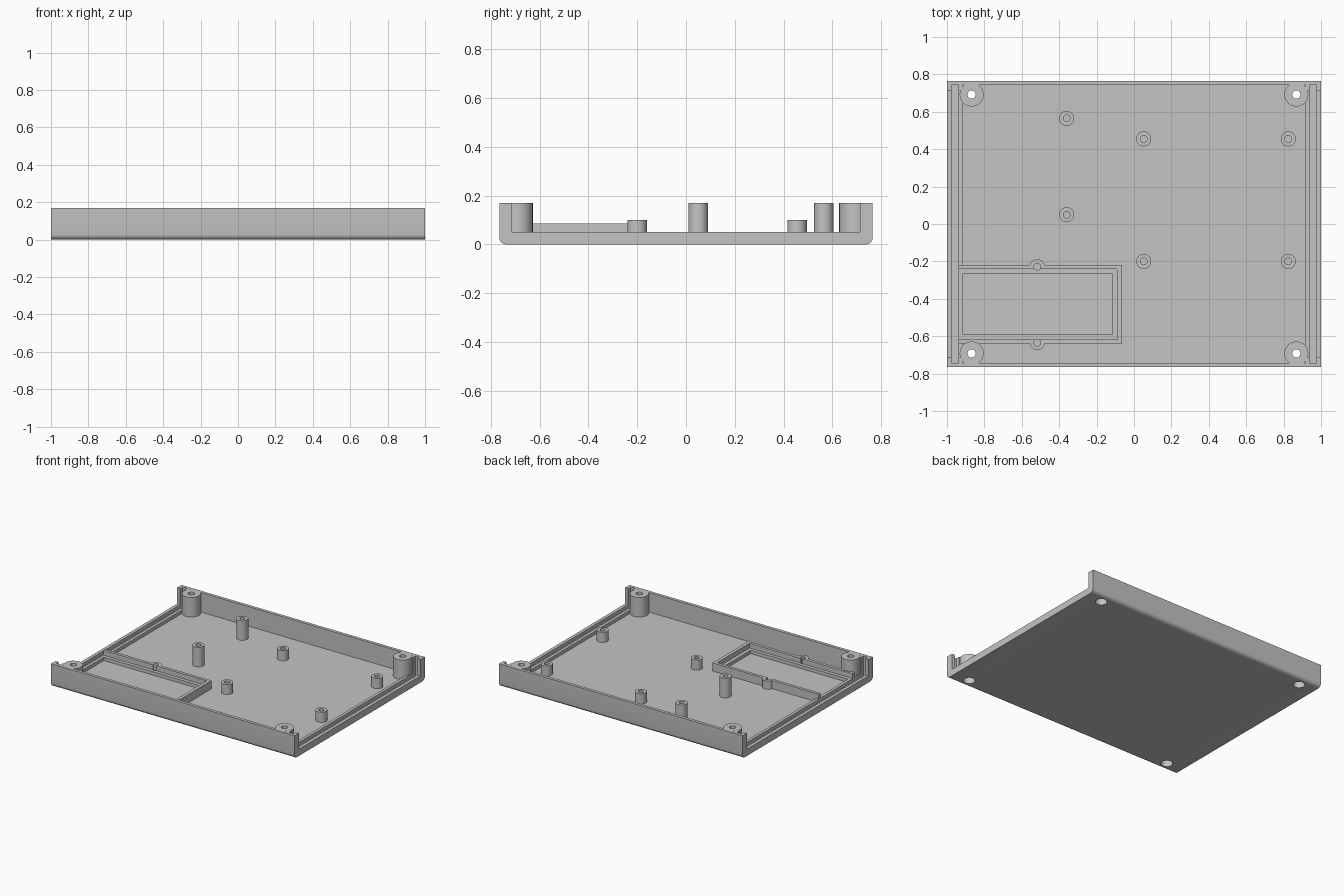
import bpy
import bmesh
import math

cube = bpy.data.objects.get("Cube")
if cube:
    bpy.data.objects.remove(cube, do_unlink=True)

HALF_X, HALF_Y, HEIGHT = 1.0, 0.765, 0.17
FLOOR, RIM = 0.025, 0.05
INNER_X, INNER_Y = 0.916, 0.742

grey = bpy.data.materials.new("plain grey")
grey.use_nodes = True
grey.diffuse_color = (0.55, 0.55, 0.55, 1)
grey.node_tree.nodes["Principled BSDF"].inputs["Base Color"].default_value = (0.55, 0.55, 0.55, 1)


def add_object(name, bm):
    bmesh.ops.recalc_face_normals(bm, faces=bm.faces)
    mesh = bpy.data.meshes.new(name)
    bm.to_mesh(mesh)
    bm.free()
    mesh.materials.append(grey)
    obj = bpy.data.objects.new(name, mesh)
    bpy.context.collection.objects.link(obj)
    return obj


def box(name, x0, x1, y0, y1, z0, z1, round_bottom=0):
    bm = bmesh.new()
    bmesh.ops.create_cube(bm, size=1)
    for v in bm.verts:
        v.co.x = x1 if v.co.x > 0 else x0
        v.co.y = y1 if v.co.y > 0 else y0
        v.co.z = z1 if v.co.z > 0 else z0
    if round_bottom:
        # long bottom edges only
        edges = [e for e in bm.edges if all(v.co.z == z0 for v in e.verts)
                 and e.verts[0].co.y == e.verts[1].co.y]
        bmesh.ops.bevel(bm, geom=edges, offset=round_bottom, segments=6,
                        profile=0.5, affect='EDGES')
    return add_object(name, bm)


def lathe(name, profile, x, y, sides=40):
    """Revolve a closed (radius, z) outline around a vertical axis."""
    bm = bmesh.new()
    rings = []
    for i in range(sides):
        a = 2 * math.pi * i / sides
        rings.append([bm.verts.new((x + r * math.cos(a), y + r * math.sin(a), z))
                      for r, z in profile])
    n = len(profile)
    for i in range(sides):
        a, b = rings[i], rings[(i + 1) % sides]
        for j in range(n):
            k = (j + 1) % n
            bm.faces.new((a[j], b[j], b[k], a[k]))
    return add_object(name, bm)


def cylinder(name, x, y, radius, z0, z1, sides=40):
    bm = bmesh.new()
    bmesh.ops.create_cone(bm, cap_ends=True, segments=sides, radius1=radius,
                          radius2=radius, depth=z1 - z0)
    bmesh.ops.translate(bm, verts=bm.verts, vec=(x, y, (z0 + z1) / 2))
    return add_object(name, bm)


def combine(target, tool, operation):
    mod = target.modifiers.new("combine", 'BOOLEAN')
    mod.operation = operation
    mod.solver = 'EXACT'
    mod.object = tool
    bpy.context.view_layer.objects.active = target
    bpy.ops.object.modifier_apply(modifier=mod.name)
    bpy.data.objects.remove(tool, do_unlink=True)


def smooth(obj):
    bpy.ops.object.select_all(action='DESELECT')
    obj.select_set(True)
    bpy.context.view_layer.objects.active = obj
    bpy.ops.object.shade_smooth_by_angle(angle=math.radians(30))


# Tray: solid block, open channel, deeper middle and two panel slots
tray = box("tray", -HALF_X, HALF_X, -HALF_Y, HALF_Y, 0, HEIGHT, round_bottom=0.028)
combine(tray, box("channel", -1.2, 1.2, -0.714, 0.714, RIM, 0.3), 'DIFFERENCE')
combine(tray, box("cavity", -INNER_X, INNER_X, -INNER_Y, INNER_Y, FLOOR, 0.3), 'DIFFERENCE')
for s in (-1, 1):
    x0, x1 = sorted((s * 0.938, s * 0.975))
    combine(tray, box("slot", x0, x1, -INNER_Y, INNER_Y, FLOOR, 0.3), 'DIFFERENCE')

# Corner screw posts with holes widened from below
corners = [(x, y) for x in (-0.868, 0.868) for y in (-0.692, 0.692)]
for x, y in corners:
    combine(tray, cylinder("post", x, y, 0.064, 0.01, HEIGHT), 'UNION')
for x, y in corners:
    combine(tray, cylinder("screw_hole", x, y, 0.022, -0.1, 0.3), 'DIFFERENCE')
    combine(tray, cylinder("head_recess", x, y, 0.04, -0.1, 0.1), 'DIFFERENCE')
smooth(tray)

# Board standoffs
tall = [(-0.36, 0.565), (-0.36, 0.05)]
short = [(x, y) for x in (0.052, 0.825) for y in (-0.2, 0.455)]
for label, spots, top in (("tall_standoff", tall, HEIGHT), ("short_standoff", short, 0.1)):
    for x, y in spots:
        smooth(lathe(label, [(0.018, FLOOR), (0.018, top), (0.04, top), (0.04, FLOOR)], x, y))

# Stepped compartment frame with two screw bosses
FRAME_TOP = 0.086
frame = box("compartment_frame", -0.938, -0.065, -0.64, -0.218, FLOOR, FRAME_TOP)
bosses = [(-0.517, -0.228), (-0.517, -0.634)]
for x, y in bosses:
    combine(frame, cylinder("boss", x, y, 0.04, FLOOR, FRAME_TOP), 'UNION')
combine(frame, box("ledge", -1.1, -0.09, -0.617, -0.24, RIM, 0.3), 'DIFFERENCE')
combine(frame, box("pocket", -INNER_X, -0.116, -0.592, -0.266, -0.1, 0.3), 'DIFFERENCE')
for x, y in bosses:
    combine(frame, cylinder("boss_hole", x, y, 0.018, -0.1, 0.3), 'DIFFERENCE')
smooth(frame)
